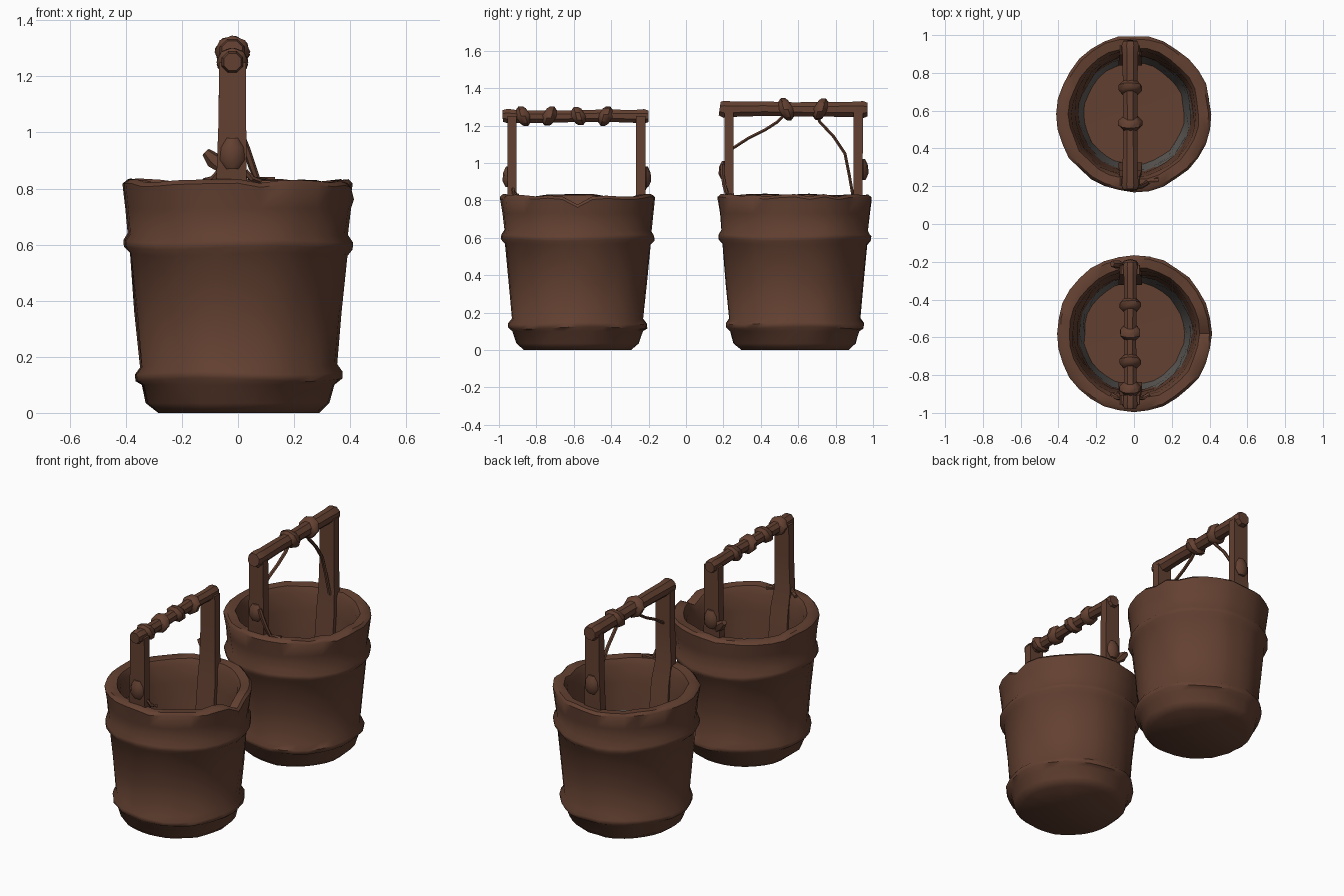
import bpy, bmesh, math, random
from mathutils import Vector

if "Cube" in bpy.data.objects:
    bpy.data.objects.remove(bpy.data.objects["Cube"])

random.seed(4)


def material(name, rgb):
    m = bpy.data.materials.new(name)
    m.diffuse_color = (*rgb, 1)
    m.use_nodes = True
    m.node_tree.nodes["Principled BSDF"].inputs["Base Color"].default_value = m.diffuse_color
    return m


WOOD = material("brown wood", (0.125, 0.052, 0.031))
GREY = material("grey wet lining", (0.135, 0.125, 0.115))
BX = -0.02                      # x of the handle plane


def finish(bm, name, mats, angle=40):
    bmesh.ops.recalc_face_normals(bm, faces=bm.faces)
    me = bpy.data.meshes.new(name)
    bm.to_mesh(me)
    bm.free()
    for m in mats:
        me.materials.append(m)
    for p in me.polygons:
        p.use_smooth = True
    me.set_sharp_from_angle(angle=math.radians(angle))
    ob = bpy.data.objects.new(name, me)
    bpy.context.collection.objects.link(ob)
    return ob


def tube(name, pts, sizes, sides=8, phase=0.0, angle=40):
    """Loft elliptical rings (x size, other size) along a path."""
    bm = bmesh.new()
    pts = [Vector(p) for p in pts]
    rings = []
    for i, p in enumerate(pts):
        t = (pts[min(i + 1, len(pts) - 1)] - pts[max(i - 1, 0)]).normalized()
        u = (Vector((1, 0, 0)) - t * t.x).normalized()
        v = t.cross(u)
        a, b = sizes[i]
        ring = []
        for k in range(sides):
            w = 2 * math.pi * k / sides + phase
            ring.append(bm.verts.new(p + u * a * math.cos(w) + v * b * math.sin(w)))
        rings.append(ring)
    for r0, r1 in zip(rings, rings[1:]):
        for k in range(sides):
            n = (k + 1) % sides
            bm.faces.new((r0[k], r0[n], r1[n], r1[k]))
    bm.faces.new(rings[0])
    bm.faces.new(rings[-1])
    return finish(bm, name, [WOOD], angle)


# bucket profile: outside from the base up, over the rim, down the inside
OUTER = [(0.285, 0.0), (0.325, 0.035), (0.343, 0.10), (0.366, 0.118), (0.369, 0.142),
         (0.348, 0.168), (0.366, 0.36), (0.385, 0.565), (0.406, 0.588), (0.406, 0.612),
         (0.389, 0.638), (0.399, 0.73), (0.410, 0.815)]
RIM = [(0.395, 0.83), (0.345, 0.825)]
INNER = [(0.328, 0.79), (0.318, 0.68), (0.309, 0.58), (0.303, 0.52), (0.298, 0.46),
         (0.293, 0.40), (0.280, 0.25), (0.266, 0.09)]


def bucket(name, yc, notch):
    n = 32
    prof = OUTER + RIM + INNER
    bm = bmesh.new()
    rim_dz = [random.uniform(-0.012, 0.006) for _ in range(n)]
    bulge = [random.uniform(-0.004, 0.004) for _ in range(n)]
    rings = []
    for r, z in prof:
        ring = []
        for k in range(n):
            a = 2 * math.pi * k / n
            rr = r + bulge[k] + random.uniform(-0.003, 0.003)
            zz = z + (rim_dz[k] if z > 0.75 else 0)
            if 0.1 < z < 0.65 and r > 0.34:           # wavy hoops
                zz += 0.006 * math.sin(3 * a + 9 * z)
            if notch is not None and k == notch and z > 0.78:
                zz -= 0.045                          # chipped rim
            ring.append(bm.verts.new((rr * math.cos(a), yc + 1.012 * rr * math.sin(a), zz)))
        rings.append(ring)
    for j, (r0, r1) in enumerate(zip(rings, rings[1:])):
        for k in range(n):
            f = bm.faces.new((r0[k], r0[(k + 1) % n], r1[(k + 1) % n], r1[k]))
            # grey lining on the lower inner wall, higher on the +x side
            a = 2 * math.pi * (k + 0.5) / n
            limit = 0.46 + 0.09 * math.cos(a) + 0.03 * math.sin(5 * a)
            if j >= len(OUTER) + len(RIM) and f.calc_center_median().z < limit:
                f.material_index = 1
    for ring, z in ((rings[0], 0.0), (rings[-1], 0.085)):   # base and floor
        c = bm.verts.new((0, yc, z))
        for k in range(n):
            bm.faces.new((ring[k], ring[(k + 1) % n], c))
    finish(bm, name, [WOOD, GREY], 50)


def post(name, yc, y, top):
    s = 1 if y > yc else -1
    q = math.sqrt(2)
    pts = [(BX, yc + s * 0.283, 0.30), (BX, yc + s * 0.325, 0.72),
           (BX - 0.003, y, 0.84), (BX, y, 1.05), (BX, y, top)]
    half = [(0.062, 0.026), (0.06, 0.026), (0.054, 0.025), (0.049, 0.025), (0.048, 0.025)]
    tube(name, pts, [(a * q, b * q) for a, b in half], 4, math.pi / 4, 30)


def bar(name, y0, y1, z, r, knots):
    ys = [y0 + (y1 - y0) * t for t in (0, 0.03, 0.1, 0.3, 0.5, 0.7, 0.9, 0.97, 1)]
    k = [0.9, 1.12, 1.0, 0.95, 0.92, 0.96, 1.0, 1.12, 0.9]
    tube(name, [(BX, y, z + random.uniform(-0.004, 0.004)) for y in ys],
         [(r * f, r * f) for f in k], 8, math.pi / 8)
    # rope windings round the grip
    for i, y in enumerate(knots):
        d = 0.012 * (-1) ** i
        tube(f"{name}_binding_{i + 1}",
             [(BX, y - 0.032, z - d), (BX, y - 0.012, z), (BX, y + 0.012, z), (BX, y + 0.032, z + d)],
             [(r * 0.95, r * 0.95), (r + 0.02, r + 0.017), (r + 0.02, r + 0.017), (r * 0.95, r * 0.95)],
             8, 0.2 * i)


def knob(name, y, z, x=BX, h=0.055):
    """Peg bulging from the outer side of a post."""
    tube(name, [(x, y, z - h), (x, y, z - h * 0.4), (x, y, z + h * 0.4), (x, y, z + h)],
         [(0.022, 0.010), (0.045, 0.026), (0.04, 0.023), (0.02, 0.008)], 8)


def strap(name, pts, w=0.012, t=0.009):
    tube(name, pts, [(w, t)] * len(pts), 6)


# front bucket
bucket("front_bucket", -0.58, 0)
post("front_bucket_post_a", -0.58, -0.93, 1.25)
post("front_bucket_post_b", -0.58, -0.242, 1.25)
bar("front_bucket_grip", -0.98, -0.20, 1.25, 0.037, (-0.87, -0.73, -0.575, -0.43))
knob("front_bucket_peg_a", -0.955, 0.925)
knob("front_bucket_peg_b", -0.212, 0.925)
# splayed wedge on the inner-left of the far post
tube("front_bucket_wedge", [(-0.05, -0.225, 0.86), (-0.085, -0.215, 0.90), (-0.115, -0.21, 0.93)],
     [(0.012, 0.012), (0.03, 0.022), (0.016, 0.018)], 6)
# loose rope ends lying on the rim beside the near post
for i, sx in enumerate((-1, 1)):
    strap(f"front_bucket_rope_end_{i + 1}",
          [(BX + sx * 0.045, -0.925, 0.86), (BX + sx * 0.07, -0.92, 0.835), (BX + sx * 0.10, -0.90, 0.828)])

# rear bucket
bucket("rear_bucket", 0.582, None)
post("rear_bucket_post_a", 0.582, 0.230, 1.28)
post("rear_bucket_post_b", 0.582, 0.920, 1.28)
bar("rear_bucket_grip", 0.18, 0.97, 1.287, 0.044, (0.535, 0.72))
knob("rear_bucket_peg_a", 0.20, 0.96, BX, 0.05)
knob("rear_bucket_peg_b", 0.95, 0.965)
# ropes hanging from the grip bindings to the posts
strap("rear_bucket_rope_a", [(BX, 0.54, 1.27), (BX, 0.49, 1.22), (BX, 0.42, 1.175),
                             (BX, 0.33, 1.13), (BX, 0.245, 1.075)])
strap("rear_bucket_rope_b", [(BX, 0.70, 1.26), (BX, 0.715, 1.22), (BX, 0.79, 1.14),
                             (BX, 0.85, 1.05), (BX + 0.01, 0.872, 0.94), (BX + 0.02, 0.895, 0.81)])
# strap from the near peg down over the rim
strap("rear_bucket_strap", [(0.01, 0.195, 0.99), (0.03, 0.195, 0.94), (0.05, 0.205, 0.88),
                            (0.07, 0.22, 0.83), (0.13, 0.235, 0.83)], 0.014, 0.012)
